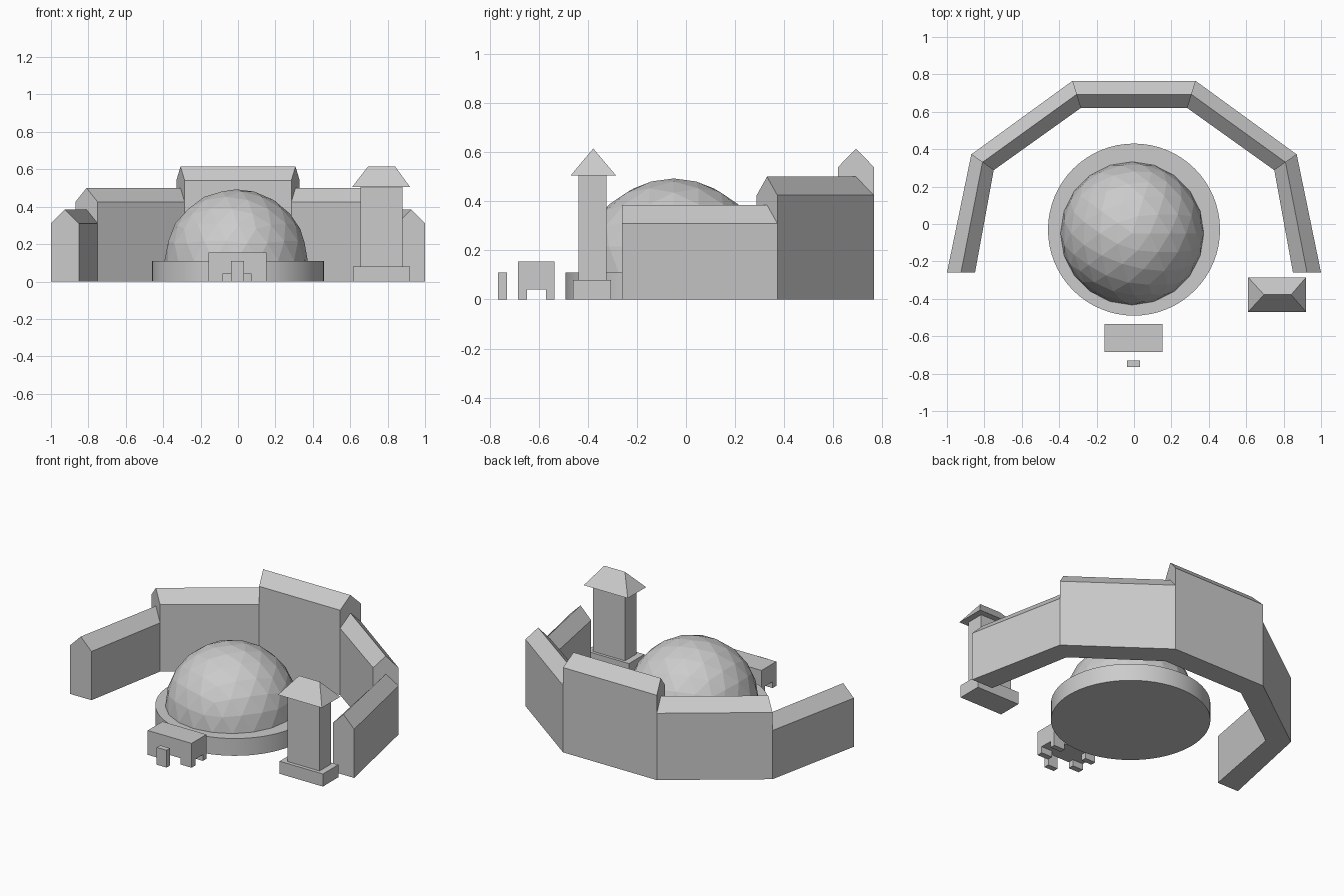
import bpy
import bmesh
from mathutils import Matrix, Vector

cube = bpy.data.objects.get("Cube")
if cube:
    bpy.data.objects.remove(cube, do_unlink=True)

GREY = (0.6, 0.6, 0.6, 1)
stone = bpy.data.materials.new("plain_grey")
stone.use_nodes = True
stone.diffuse_color = GREY
stone.node_tree.nodes["Principled BSDF"].inputs["Base Color"].default_value = GREY


def finish(bm, name):
    """Turn a bmesh into a named object with the shared material."""
    bmesh.ops.recalc_face_normals(bm, faces=bm.faces[:])
    mesh = bpy.data.meshes.new(name)
    bm.to_mesh(mesh)
    bm.free()
    mesh.materials.append(stone)
    obj = bpy.data.objects.new(name, mesh)
    bpy.context.collection.objects.link(obj)
    return obj


def box(name, x0, x1, y0, y1, z0, z1):
    bm = bmesh.new()
    centre = Vector((x0 + x1, y0 + y1, z0 + z1)) / 2
    size = (x1 - x0, y1 - y0, z1 - z0, 1)
    bmesh.ops.create_cube(bm, size=1, matrix=Matrix.Translation(centre) @ Matrix.Diagonal(size))
    return finish(bm, name)


def wing(name, start, end, eave):
    """Gabled block between two mitred ends, each an (outer, inner) plan pair."""
    bm = bmesh.new()
    rings = []
    for outer, inner in (start, end):
        o, i = Vector(outer), Vector(inner)
        section = [(o, 0), (o, eave), ((o + i) / 2, eave + 0.075), (i, eave), (i, 0)]
        rings.append([bm.verts.new((p.x, p.y, z)) for p, z in section])
    a, b = rings
    bm.faces.new(a)
    bm.faces.new(b)
    for k in range(len(a)):
        n = (k + 1) % len(a)
        bm.faces.new((a[k], a[n], b[n], b[k]))
    return finish(bm, name)


# Five-part wing wrapped around the back
stations = [((1, -0.26), (0.85, -0.26)),
            ((0.87, 0.372), (0.75, 0.288)),
            ((0.33, 0.765), (0.285, 0.62))]
mirrored = [tuple((-x, y) for x, y in s) for s in stations]
for side, st in (("left", stations), ("right", mirrored)):
    wing(side + "_end_wing", st[0], st[1], 0.31)
    wing(side + "_side_wing", st[1], st[2], 0.425)
wing("back_wing", stations[2], mirrored[2], 0.54)

# Round plinth
bm = bmesh.new()
bmesh.ops.create_cone(bm, cap_ends=True, segments=64, radius1=0.46, radius2=0.46,
                      depth=0.11, matrix=Matrix.Translation((0, -0.03, 0.055)))
plinth = finish(bm, "round_plinth")
bpy.context.view_layer.objects.active = plinth
plinth.select_set(True)
bpy.ops.object.shade_smooth_by_angle()
plinth.select_set(False)

# Faceted dome
bm = bmesh.new()
base = Vector((-0.01, -0.05, 0.11))
bmesh.ops.create_icosphere(bm, subdivisions=3, radius=0.383, matrix=Matrix.Translation(base))
bmesh.ops.bisect_plane(bm, geom=bm.verts[:] + bm.edges[:] + bm.faces[:], plane_co=base,
                       plane_no=(0, 0, 1), clear_inner=True)
finish(bm, "faceted_dome")

# Tower: footing, shaft and hipped roof
box("tower_footing", 0.615, 0.92, -0.46, -0.305, 0, 0.08)
box("tower_shaft", 0.655, 0.88, -0.437, -0.323, 0.08, 0.505)
roof = box("tower_roof", 0.61, 0.92, -0.47, -0.285, 0.505, 0.615)
bm = bmesh.new()
bm.from_mesh(roof.data)
for v in bm.verts:
    if v.co.z > 0.6:
        v.co.x = 0.695 if v.co.x < 0.76 else 0.84
        v.co.y = -0.378
bmesh.ops.remove_doubles(bm, verts=bm.verts[:], dist=0.001)
bm.to_mesh(roof.data)
bm.free()

# Entrance block standing on four corner legs
xs = (-0.157, -0.083, 0.073, 0.152)
ys = (-0.684, -0.647, -0.57, -0.535)
bm = bmesh.new()
bmesh.ops.create_grid(bm, x_segments=3, y_segments=3, size=1.5)
corners = [f for f in bm.faces
           if min(abs(c) for c in f.calc_center_median()[:2]) > 0.5]
for v in bm.verts:
    v.co = (xs[round(v.co.x + 1.5)], ys[round(v.co.y + 1.5)], 0.04)
top = bmesh.ops.extrude_face_region(bm, geom=bm.faces[:], use_keep_orig=True)["geom"]
bmesh.ops.translate(bm, vec=(0, 0, 0.115),
                    verts=[g for g in top if isinstance(g, bmesh.types.BMVert)])
for leg in bmesh.ops.extrude_discrete_faces(bm, faces=corners)["faces"]:
    bmesh.ops.translate(bm, vec=(0, 0, -0.04), verts=leg.verts[:])
finish(bm, "entrance_block")

# Small marker in front of the entrance
box("front_marker", -0.037, 0.033, -0.765, -0.73, 0, 0.11)
